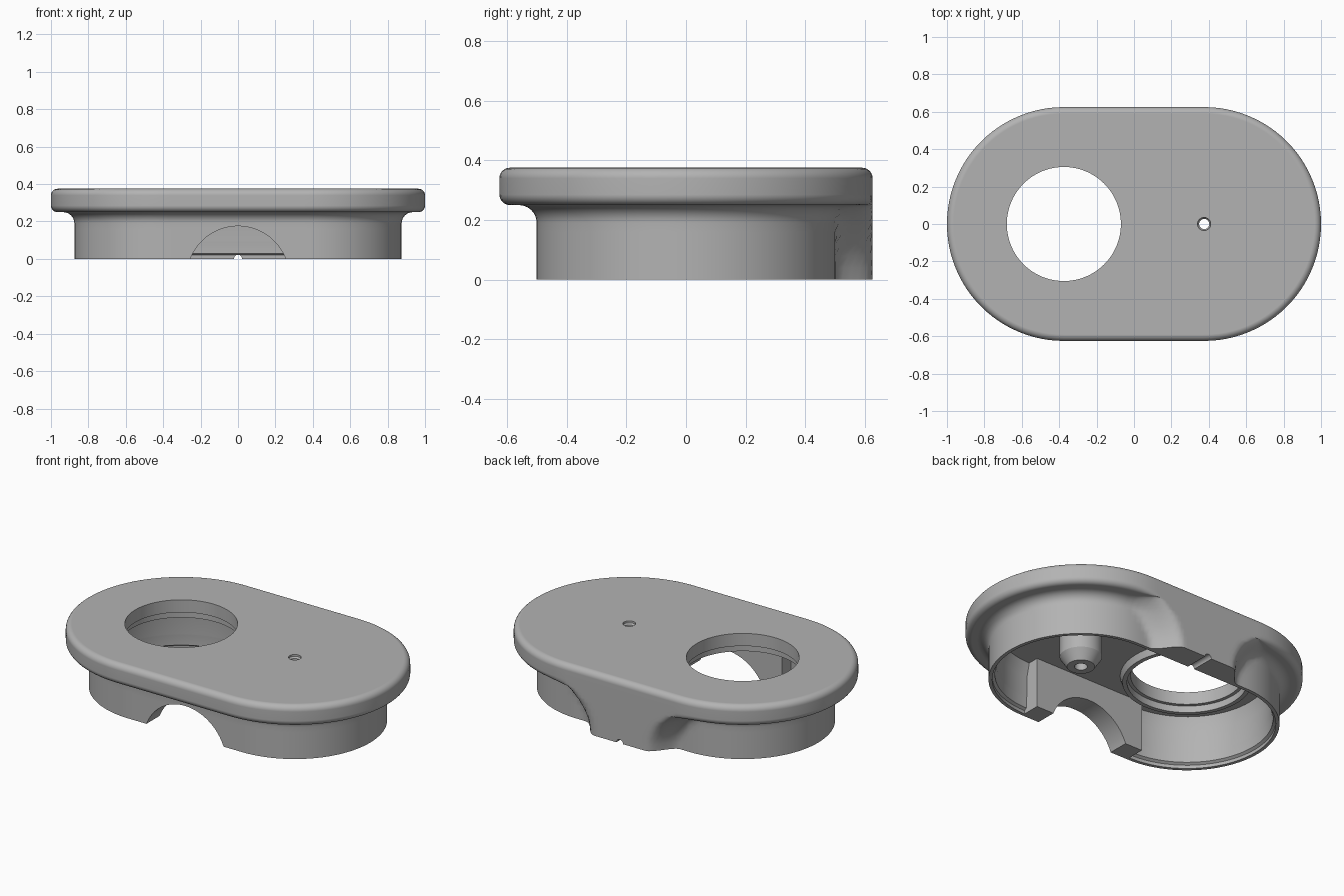
import bpy, bmesh
from math import sin, cos, pi, radians
from mathutils import Matrix

cube = bpy.data.objects.get("Cube")
if cube:
    bpy.data.objects.remove(cube, do_unlink=True)

grey = bpy.data.materials.new("plain grey")
grey.use_nodes = True
GREY = (0.45, 0.45, 0.45, 1)
grey.diffuse_color = GREY
grey.node_tree.nodes["Principled BSDF"].inputs["Base Color"].default_value = GREY

HALF, R, TOP = 0.375, 0.625, 0.375   # end-arc centre, flange radius, height


def make(name, bm):
    bmesh.ops.recalc_face_normals(bm, faces=bm.faces)
    me = bpy.data.meshes.new(name)
    bm.to_mesh(me)
    bm.free()
    me.materials.append(grey)
    ob = bpy.data.objects.new(name, me)
    bpy.context.collection.objects.link(ob)
    return ob


def skin(bm, rings, closed):
    """Join successive rings of vertices; cap the ends or close the tube."""
    n = len(rings[0])
    pairs = list(zip(rings, rings[1:]))
    if closed:
        pairs.append((rings[-1], rings[0]))
    for a, b in pairs:
        for i in range(n):
            j = (i + 1) % n
            bm.faces.new((a[i], a[j], b[j], b[i]))
    if not closed:
        bm.faces.new(rings[0])
        bm.faces.new(rings[-1])


def stadium_path(arc=48, line=36):
    """Centre x, normal, and distance along the back from the middle."""
    path = []
    for side in (1, -1):
        for i in range(arc):
            a = -pi / 2 + pi * i / arc
            u = HALF + (pi / 2 - abs(a)) * 0.5
            nx, ny = side * cos(a), side * sin(a)
            path.append((side * HALF, nx, ny, u))
        for i in range(line):
            x = side * HALF * (1 - 2 * i / line)
            path.append((x, 0, side, abs(x)))
    return path


def loft(name, rows, pad=False):
    bm = bmesh.new()
    rings = []
    for inset, z in rows:
        ring = []
        for cx, nx, ny, u in stadium_path():
            d = inset
            if pad and ny > 0 and z < 0.3:      # flared pad on the back
                w = 0.17 + 0.16 * (z / 0.25) ** 2
                t = min(1, max(0, (u - w) / 0.14))
                d *= t * t * (3 - 2 * t)
            r = R - d
            ring.append(bm.verts.new((cx + nx * r, ny * r, z)))
        rings.append(ring)
    skin(bm, rings, False)
    return make(name, bm)


def lathe(name, cx, profile, seg=64):
    """Closed profile of (radius, z) turned about a vertical axis."""
    bm = bmesh.new()
    rings = [[bm.verts.new((cx + r * cos(2 * pi * i / seg), r * sin(2 * pi * i / seg), z))
              for i in range(seg)] for r, z in profile]
    skin(bm, rings, True)
    return make(name, bm)


def cylinder(name, r, depth, loc, along_y=False, seg=64):
    bm = bmesh.new()
    m = Matrix.Translation(loc)
    if along_y:
        m = m @ Matrix.Rotation(pi / 2, 4, 'X')
    bmesh.ops.create_cone(bm, cap_ends=True, segments=seg, radius1=r, radius2=r,
                          depth=depth, matrix=m)
    return make(name, bm)


def cut(ob, cutters):
    for c in cutters:
        mod = ob.modifiers.new(c.name, 'BOOLEAN')
        mod.operation, mod.solver, mod.object = 'DIFFERENCE', 'EXACT', c
    dg = bpy.context.evaluated_depsgraph_get()
    me = bpy.data.meshes.new_from_object(ob.evaluated_get(dg))
    ob.modifiers.clear()
    ob.data = me


# outer shell: wall, fillet, rounded flange
quarter = [i * pi / 12 for i in range(7)]
f, e = 0.06, 0.035
rows = [(0.125, z) for z in (0, 0.04, 0.08, 0.12, 0.16)]
rows += [(0.125 - f * (1 - cos(t)), 0.25 - f + f * sin(t)) for t in quarter]
rows += [(e * (1 - sin(t)), 0.25 + e * (1 - cos(t))) for t in quarter]
rows += [(e * (1 - cos(t)), TOP - e + e * sin(t)) for t in quarter]
housing = loft("housing", rows, pad=True)

# hollow inside with a stepped rim
cavity = loft("cavity_cutter", [(0.145, -0.05), (0.145, 0.02), (0.16, 0.03), (0.16, 0.09),
                                (0.165, 0.1), (0.165, 0.22), (0.185, 0.3)])
arch = cylinder("arch_cutter", 0.273, 0.5, (0, -0.5, -0.098), True, 96)
opening = cylinder("opening_cutter", 0.305, 0.4, (-HALF, 0, 0.35), seg=96)
screw = cylinder("screw_cutter", 0.035, 0.4, (HALF, 0, 0.35), seg=32)
notch = cylinder("notch_cutter", 0.022, 0.4, (0, 0.6, 0), True, 24)
cut(housing, [cavity, arch, opening, screw, notch])

# thick block behind the front arch
bm = bmesh.new()
bmesh.ops.create_cube(bm, size=1, matrix=Matrix.Translation((0, -0.43, 0.153))
                      @ Matrix.Diagonal((0.74, 0.11, 0.306, 1)))
block = make("arch_block", bm)
cut(block, [arch])

# screw post and collar under the top
post = lathe("screw_post", HALF, [(0.035, 0.31), (0.035, 0.08), (0.075, 0.08),
                                  (0.115, 0.14), (0.115, 0.31)])
collar = lathe("opening_collar", -HALF, [(0.306, 0.31), (0.325, 0.3), (0.325, 0.26),
                                         (0.35, 0.26), (0.365, 0.31)], 96)
# countersink edge round the screw hole
rim = lathe("screw_hole_rim", HALF, [(0.027, 0.34), (0.027, 0.355), (0.036, 0.365),
                                     (0.036, 0.34)], 32)

for c in (cavity, arch, opening, screw, notch):
    bpy.data.objects.remove(c, do_unlink=True)

# smooth shading with sharp edges kept
bpy.ops.object.select_all(action='DESELECT')
for ob in (housing, block, post, collar, rim):
    ob.select_set(True)
    bpy.context.view_layer.objects.active = ob
bpy.ops.object.shade_smooth_by_angle(angle=radians(30))
for ob in (housing, block):
    ob.modifiers.new("weighted_normals", 'WEIGHTED_NORMAL').keep_sharp = True
